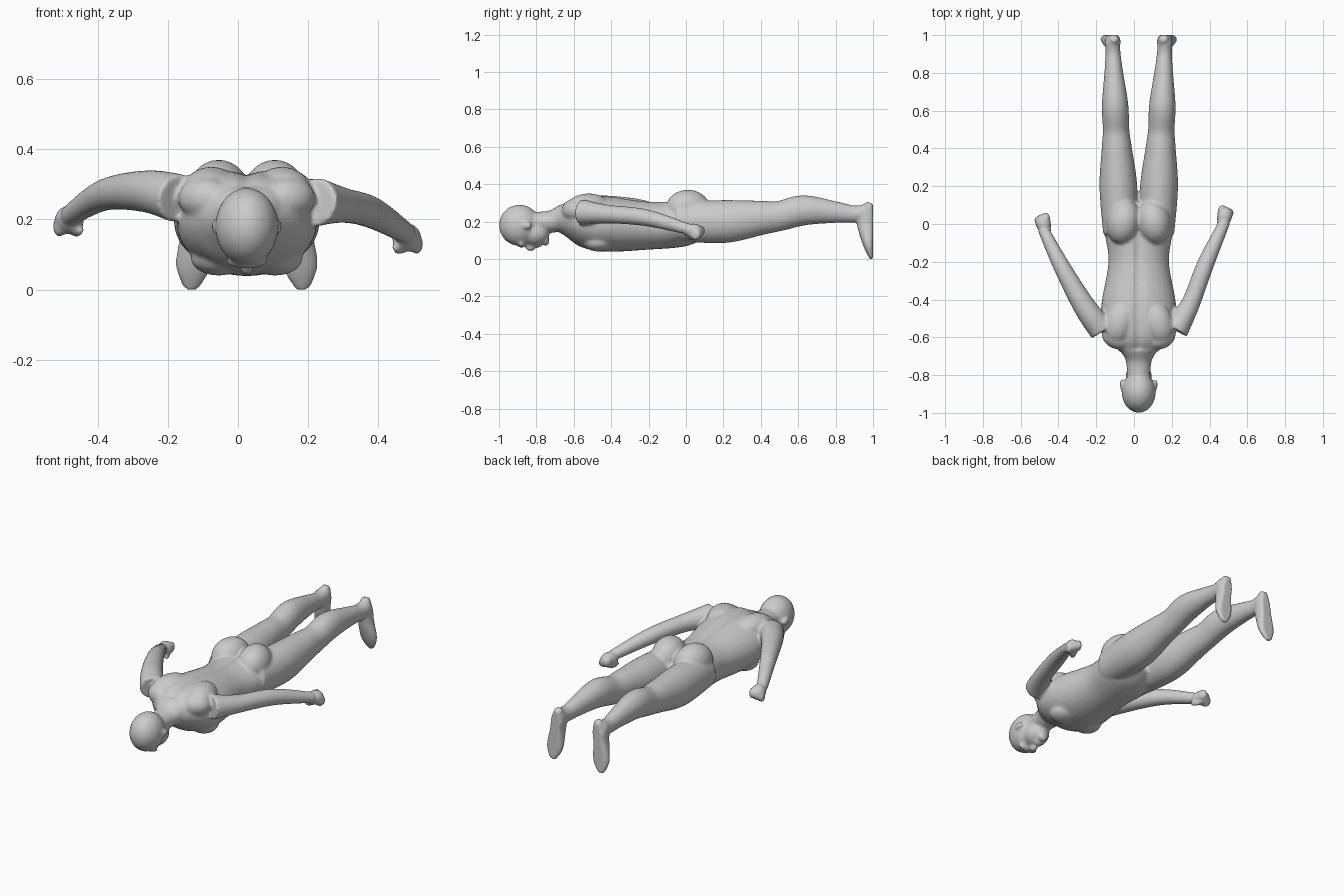
import bpy, bmesh, math
from mathutils import Vector, Matrix

default_cube = bpy.data.objects.get("Cube")
if default_cube:
    bpy.data.objects.remove(default_cube, do_unlink=True)

MIDLINE = .025
SOLE = 1
SIDES = (-1, 1)
SEGMENTS = 32
bm = bmesh.new()


def catmull_rom(before, start, end, after, t):
    slope_in, slope_out = (end - before) / 2, (after - start) / 2
    ease = t * t * (3 - 2 * t)
    bend_in, bend_out = t * (1 - t) ** 2, t * t * (t - 1)
    return start + (end - start) * ease + slope_in * bend_in + slope_out * bend_out


def smooth_rows(rows, steps=6):
    """Fill in rows between the given ones along a smooth curve."""
    last = len(rows) - 1
    result = []
    for i in range(last):
        around = rows[max(i - 1, 0)], rows[i], rows[i + 1], rows[min(i + 2, last)]
        for step in range(steps):
            result.append([catmull_rom(*values, step / steps) for values in zip(*around)])
    return result + [rows[last]]


def loft(rows, groove=0):
    """Closed tube through rows of x, y, z, half width, half depth."""
    rows = smooth_rows(rows)
    centres = [Vector(row[:3]) for row in rows]
    last = len(rows) - 1
    rings = []
    for i, (centre, row) in enumerate(zip(centres, rows)):
        along = (centres[min(i + 1, last)] - centres[max(i - 1, 0)]).normalized()
        across = (Vector((1, 0, 0)) - along * along.x).normalized()
        deep = across.cross(along)
        width, depth = row[3:]
        ring = []
        for k in range(SEGMENTS):
            angle = math.tau * k / SEGMENTS
            point = centre + across * width * math.cos(angle) + deep * depth * math.sin(angle)
            if point.z > centre.z:
                point.z -= groove * math.exp(-((point.x - MIDLINE) / .02) ** 2)
            point.y = min(point.y, SOLE)
            ring.append(bm.verts.new(point))
        rings.append(ring)
    for ring, following in zip(rings, rings[1:]):
        for k in range(SEGMENTS):
            bm.faces.new((ring[k - 1], ring[k], following[k], following[k - 1]))
    bm.faces.new(rings[0])
    bm.faces.new(rings[-1])


def blob(centre, radii, turn=0):
    place = Matrix.Translation(centre) @ Matrix.Rotation(turn, 4, 'Z')
    bmesh.ops.create_uvsphere(bm, u_segments=24, v_segments=16, radius=1,
                              matrix=place @ Matrix.Diagonal((*radii, 1)))


def middle_blob(y, z, radii):
    blob((MIDLINE, y, z), radii)


def paired_blob(x, y, z, radii, turn=0):
    for side in SIDES:
        blob((MIDLINE + side * x, y, z), radii, side * turn)


def build_head():
    skull, jaw = (.09, .11, .11), (.07, .08, .07)
    middle_blob(-.89, .18, skull)
    middle_blob(-.81, .14, jaw)
    nose, brow, lips, chin = (.02, .03, .03), (.06, .02, .02), (.03, .02, .02), (.03, .02, .03)
    middle_blob(-.83, .07, nose)
    middle_blob(-.88, .08, brow)
    middle_blob(-.79, .08, lips)
    middle_blob(-.75, .1, chin)
    ear = (.01, .03, .02)
    paired_blob(.09, -.85, .18, ear)


def build_torso():
    # y, z, half width, half depth from the neck down to the crotch
    neck = [(-.84, .2, .06, .05), (-.72, .2, .07, .06), (-.64, .23, .12, .07)]
    trunk = [(-.7, .2, .07, .05), (-.6, .21, .17, .12), (-.45, .19, .2, .15),
             (-.2, .18, .16, .13), (0, .19, .18, .12), (.12, .2, .1, .07)]
    loft([(MIDLINE, *row) for row in neck])
    loft([(MIDLINE, *row) for row in trunk], groove=.015)
    shoulder_blade, shoulder = (.08, .12, .07), (.08, .06, .06)
    breast, buttock = (.08, .08, .05), (.09, .12, .1)
    paired_blob(.1, -.52, .28, shoulder_blade, turn=.3)
    paired_blob(.12, -.6, .26, shoulder, turn=.5)
    paired_blob(.08, -.47, .09, breast)
    paired_blob(.08, .01, .27, buttock, turn=.2)


def build_legs():
    # Leg: y, z, half width; the legs drift apart towards the ankles
    leg = [(-.05, .2, .09), (.2, .2, .1), (.4, .22, .08), (.5, .23, .07),
           (.63, .26, .07), (.8, .25, .05), (.9, .24, .04), (.97, .25, .04)]
    # Foot: z, half width, half depth from heel to toes, flat at the sole
    foot = [(.3, .02, .02), (.24, .04, .05), (.18, .04, .05), (.07, .05, .03), (0, .02, .01)]
    for side in SIDES:
        loft([(MIDLINE + side * (.1 + y / 25), y, z, width, width * 1.15)
              for y, z, width in leg])
        loft([(MIDLINE + side * (.16 - z / 10), SOLE - depth * .7, z, width, depth)
              for z, width, depth in foot])
    ankle = (.04, .02, .02)
    paired_blob(.14, .92, .24, ankle)


def build_arm(side, path):
    """Arm along a path of x, y, z, radius, ending in a curled fist."""
    loft([(*row, row[3]) for row in path])
    wrist = Vector(path[-1][:3])
    palm, finger, thumb = (.04, .05, .04), (.015, .03, .03), (.015, .04, .02)
    turn = -side * .4
    blob(wrist + Vector((0, .03, -.01)), palm, turn)
    for k in range(4):
        knuckle = Vector((side * (.03 - k / 60), .04 + k / 120, -.03 + k / 150))
        blob(wrist + knuckle, finger, turn)
    blob(wrist + Vector((-side * .02, .02, -.04)), thumb, turn)


build_head()
build_torso()
build_legs()
build_arm(-1, [(-.17, -.56, .26, .07), (-.26, -.44, .28, .06),
               (-.38, -.23, .27, .045), (-.48, -.03, .21, .03)])
build_arm(1, [(.22, -.56, .25, .07), (.3, -.42, .24, .05),
              (.38, -.21, .22, .045), (.48, .01, .16, .03)])

bmesh.ops.recalc_face_normals(bm, faces=bm.faces)
mesh = bpy.data.meshes.new("body")
bm.to_mesh(mesh)
bm.free()
body = bpy.data.objects.new("body", mesh)
bpy.context.collection.objects.link(body)

# Fuse all parts into one smooth skin
fuse = body.modifiers.new("fuse", 'REMESH')
fuse.mode = 'VOXEL'
fuse.voxel_size = .008
fuse.use_smooth_shade = True
soften = body.modifiers.new("soften", 'SMOOTH')
soften.iterations = 6

# Plain grey skin
grey = bpy.data.materials.new("plain grey")
grey.use_nodes = True
colour = (.6, .6, .6, 1)
grey.diffuse_color = colour
grey.node_tree.nodes["Principled BSDF"].inputs["Base Color"].default_value = colour
mesh.materials.append(grey)
